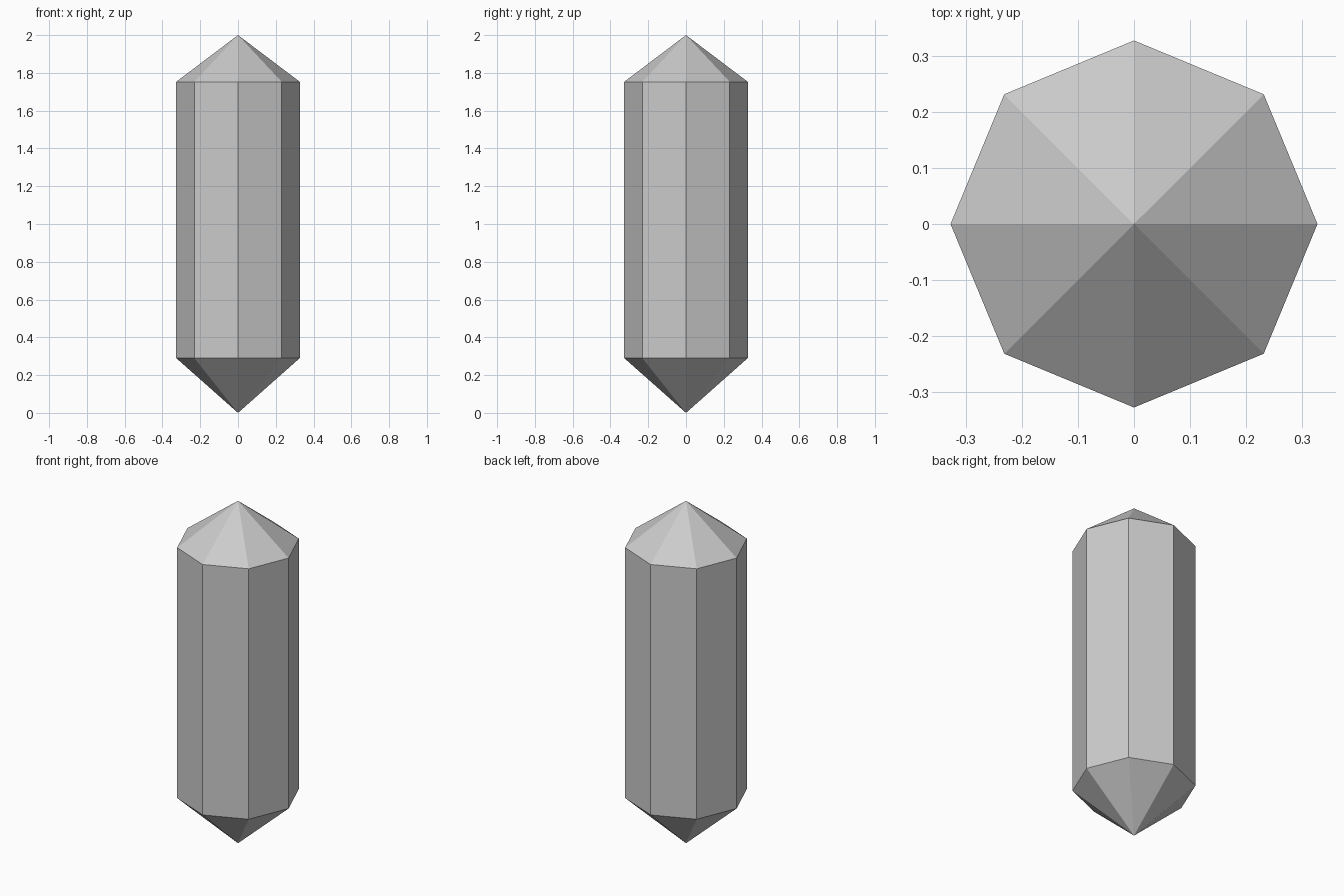
import bpy, bmesh
from math import cos, sin, pi

if "Cube" in bpy.data.objects:
    bpy.data.objects.remove(bpy.data.objects["Cube"])

SIDES = 8
RADIUS = 0.327
LOWER_Z, UPPER_Z, TOP_Z = 0.29, 1.753, 2.0

bm = bmesh.new()


def ring(z):
    return [bm.verts.new((RADIUS * cos(2 * pi * i / SIDES),
                          RADIUS * sin(2 * pi * i / SIDES), z))
            for i in range(SIDES)]


# Points and rings of the crystal
bottom = bm.verts.new((0, 0, 0))
top = bm.verts.new((0, 0, TOP_Z))
lower, upper = ring(LOWER_Z), ring(UPPER_Z)

# Bottom point, straight sides and top point
for i in range(SIDES):
    j = (i + 1) % SIDES
    bm.faces.new((bottom, lower[j], lower[i]))
    bm.faces.new((lower[i], lower[j], upper[j], upper[i]))
    bm.faces.new((upper[i], upper[j], top))

bm.normal_update()
mesh = bpy.data.meshes.new("crystal")
bm.to_mesh(mesh)
bm.free()
bpy.context.collection.objects.link(bpy.data.objects.new("crystal", mesh))
